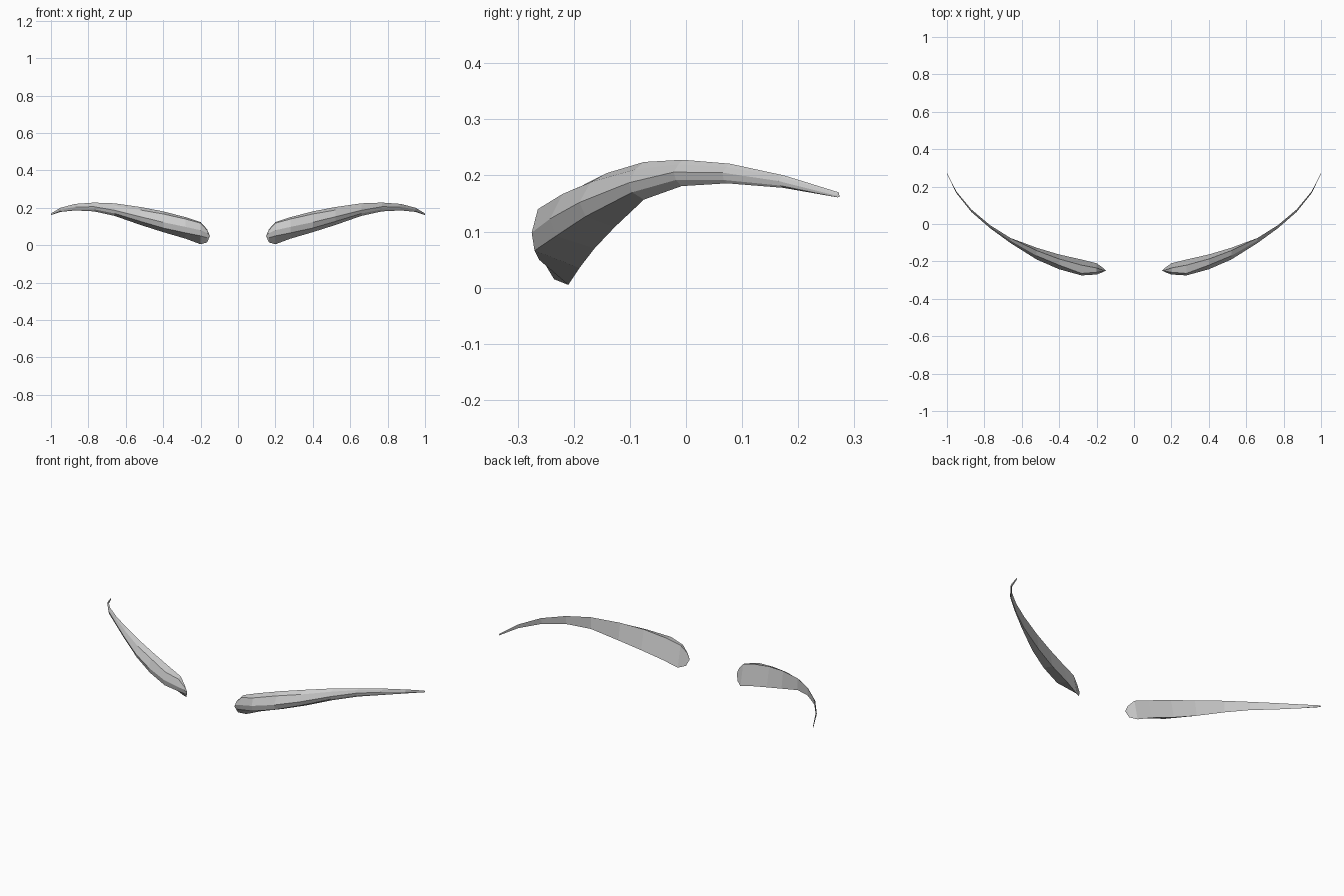
import bpy, bmesh

# Lengthwise stations of one brow, from inner end to tip
X = [0.165, 0.2, 0.28, 0.4, 0.52, 0.66, 0.77, 0.87, 0.95, 1.0]

# Rails (y, z) at each station, running round the cross-section
RAILS = {
    "top": [(-.247, .085), (-.235, .124), (-.22, .15), (-.187, .181), (-.142, .204),
            (-.075, .224), (-.006, .228), (.078, .221), (.175, .2), (.272, .17)],
    "upper_front": [(-.252, .08), (-.258, .118), (-.264, .14), (-.22, .167), (-.17, .188),
                    (-.09, .211), (-.013, .22), (.072, .215), (.17, .197), (.27, .168)],
    "front": [(-.257, .065), (-.27, .08), (-.275, .098), (-.242, .123), (-.19, .152),
              (-.102, .187), (-.022, .206), (.065, .205), (.165, .19), (.268, .164)],
    "lower_front": [(-.25, .04), (-.262, .05), (-.27, .066), (-.232, .092), (-.179, .127),
                    (-.096, .17), (-.018, .192), (.067, .192), (.168, .182), (.27, .161)],
    "back": [(-.235, .015), (-.21, .005), (-.19, .035), (-.163, .07), (-.127, .108),
             (-.075, .157), (-.008, .181), (.073, .186), (.173, .178), (.274, .162)],
}


def make_brow(name, side):
    bm = bmesh.new()
    rings = [[bm.verts.new((side * x, *rail[i])) for rail in RAILS.values()]
             for i, x in enumerate(X)]
    n = len(RAILS)
    for a, b in zip(rings, rings[1:]):
        for k in range(n):
            j = (k + 1) % n
            bm.faces.new((a[k], a[j], b[j], b[k]))
    # Tip cap and blunt, slightly pointed inner end
    bm.faces.new(rings[-1])
    nose = bm.verts.new((side * .15, -.248, .05))
    for k in range(n):
        bm.faces.new((rings[0][k], nose, rings[0][(k + 1) % n]))
    bmesh.ops.recalc_face_normals(bm, faces=bm.faces)
    mesh = bpy.data.meshes.new(name)
    bm.to_mesh(mesh)
    bm.free()
    obj = bpy.data.objects.new(name, mesh)
    bpy.context.collection.objects.link(obj)


# Mirrored pair
for name, side in (("eyebrow_right", 1), ("eyebrow_left", -1)):
    make_brow(name, side)
